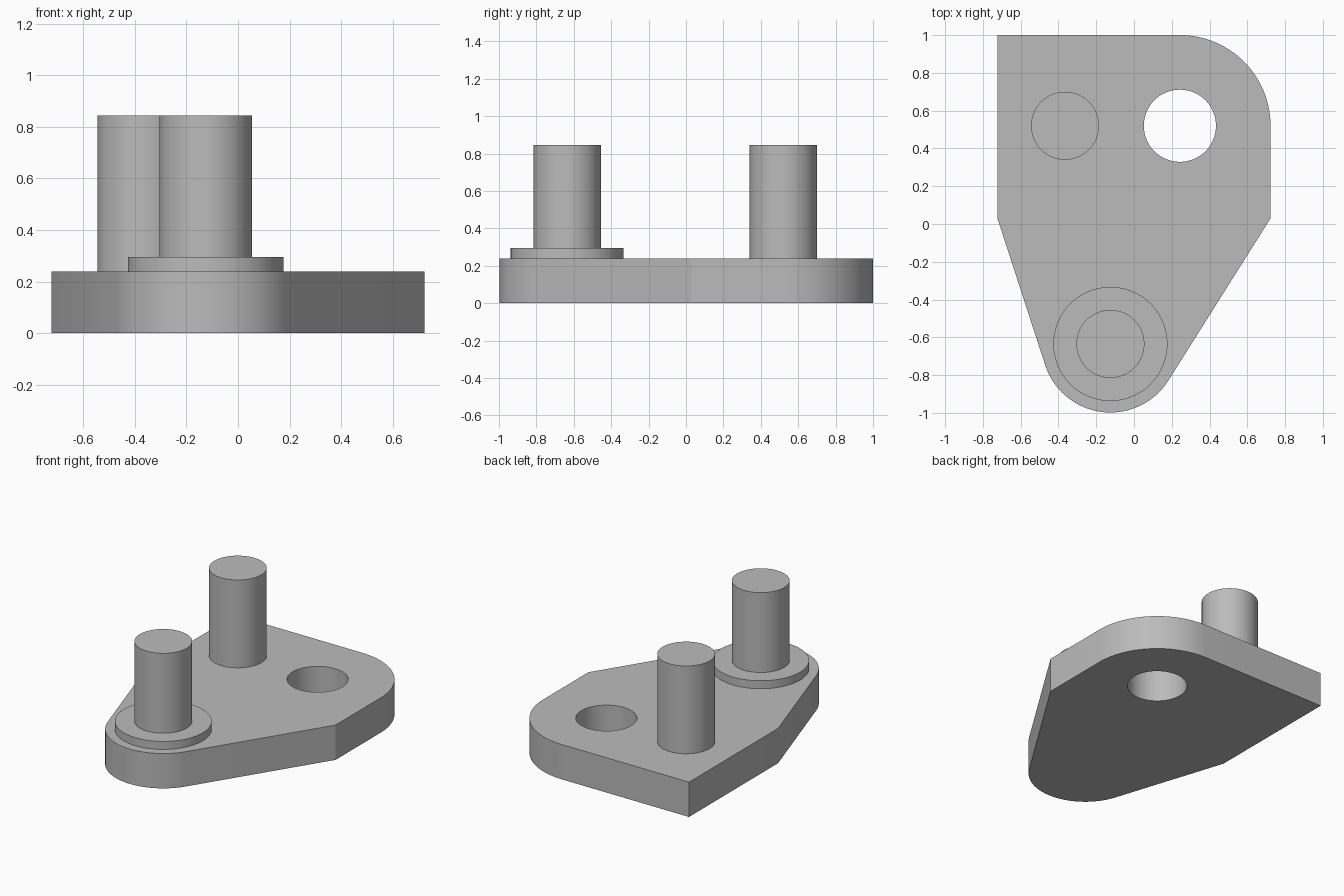
import bpy, bmesh
from math import sin, cos, pi, atan2, acos, hypot, radians

if "Cube" in bpy.data.objects:
    bpy.data.objects.remove(bpy.data.objects["Cube"])

HALF_WIDTH, SHOULDER_Y = 0.723, 0.03
PLATE_TOP, COLLAR_TOP, PIN_TOP = 0.24, 0.295, 0.845
NOSE, NOSE_R = (-0.125, -0.635), 0.363
CORNER, CORNER_R = (0.243, 0.52), 0.48
HOLE_R, PIN_R, COLLAR_R = 0.191, 0.18, 0.302
BACK_PIN = (-0.365, 0.52)

gray = bpy.data.materials.new("plain gray")
gray.use_nodes = True
gray.diffuse_color = (0.5, 0.5, 0.5, 1)
gray.node_tree.nodes["Principled BSDF"].inputs["Base Color"].default_value = (0.5, 0.5, 0.5, 1)


def finish(name, bm):
    bmesh.ops.recalc_face_normals(bm, faces=bm.faces)
    mesh = bpy.data.meshes.new(name)
    bm.to_mesh(mesh)
    bm.free()
    mesh.materials.append(gray)
    obj = bpy.data.objects.new(name, mesh)
    bpy.context.collection.objects.link(obj)
    bpy.ops.object.select_all(action='DESELECT')
    obj.select_set(True)
    bpy.context.view_layer.objects.active = obj
    bpy.ops.object.shade_smooth_by_angle(angle=radians(30))
    return obj


def arc(center, radius, start, end, steps):
    angles = [start + (end - start) * i / steps for i in range(steps + 1)]
    return [(center[0] + radius * cos(a), center[1] + radius * sin(a)) for a in angles]


def tangent_angle(x, y, side):
    """Angle on the nose circle where a line from (x, y) touches it."""
    dx, dy = x - NOSE[0], y - NOSE[1]
    return atan2(dy, dx) + side * acos(NOSE_R / hypot(dx, dy))


def add_loop(bm, points):
    verts = [bm.verts.new((x, y, 0)) for x, y in points]
    return [bm.edges.new((v, verts[i - 1])) for i, v in enumerate(verts)]


def cylinder(name, center, radius, bottom, top):
    bm = bmesh.new()
    bmesh.ops.create_cone(bm, cap_ends=True, segments=96, radius1=radius,
                          radius2=radius, depth=top - bottom)
    bmesh.ops.translate(bm, verts=bm.verts, vec=(*center, (top + bottom) / 2))
    return finish(name, bm)


# Base plate: rounded nose, tapered flanks, one rounded back corner, one hole
left_touch = tangent_angle(-HALF_WIDTH, SHOULDER_Y, 1)
right_touch = tangent_angle(HALF_WIDTH, SHOULDER_Y, -1)
outline = [(-HALF_WIDTH, 1), (-HALF_WIDTH, SHOULDER_Y)]
outline += arc(NOSE, NOSE_R, left_touch, right_touch + 2 * pi, 48)
outline += [(HALF_WIDTH, SHOULDER_Y)]
outline += arc(CORNER, CORNER_R, 0, pi / 2, 32)
hole = arc(CORNER, HOLE_R, 0, 2 * pi, 96)[:-1]

bm = bmesh.new()
edges = add_loop(bm, outline) + add_loop(bm, hole)
bmesh.ops.triangle_fill(bm, use_beauty=True, edges=edges)
extruded = bmesh.ops.extrude_face_region(bm, geom=bm.faces[:], use_keep_orig=True)
raised = [g for g in extruded["geom"] if isinstance(g, bmesh.types.BMVert)]
bmesh.ops.translate(bm, verts=raised, vec=(0, 0, PLATE_TOP))
finish("base_plate", bm)

# Collar and the two upright pins
cylinder("front_collar", NOSE, COLLAR_R, PLATE_TOP - 0.02, COLLAR_TOP)
cylinder("front_pin", NOSE, PIN_R, COLLAR_TOP - 0.02, PIN_TOP)
cylinder("back_pin", BACK_PIN, PIN_R, PLATE_TOP - 0.02, PIN_TOP)
